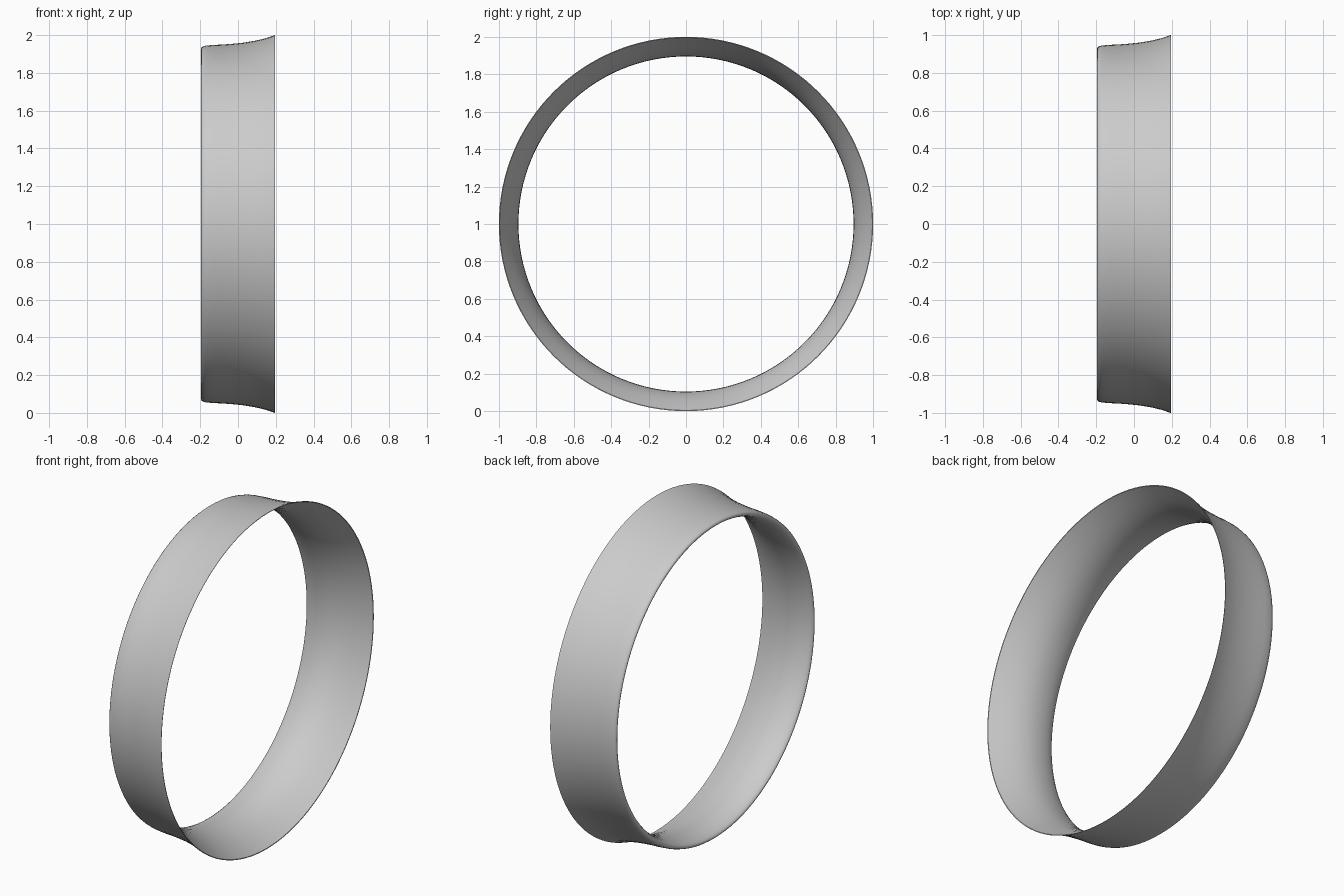
import bpy, bmesh, math
from mathutils import Matrix

if "Cube" in bpy.data.objects:
    bpy.data.objects.remove(bpy.data.objects["Cube"])

# Closed aerofoil section of the duct: (x, radius)
outer = [(-0.195, 0.927), (-0.194, 0.934), (-0.187, 0.940), (-0.17, 0.9445),
         (-0.13, 0.948), (-0.08, 0.950), (-0.03, 0.954), (0.03, 0.960),
         (0.09, 0.970), (0.145, 0.983), (0.195, 1.0)]
inner = [(0.194, 0.996), (0.15, 0.971), (0.10, 0.944), (0.05, 0.921),
         (0.0, 0.905), (-0.04, 0.898), (-0.08, 0.8955), (-0.12, 0.898),
         (-0.155, 0.904), (-0.18, 0.913), (-0.192, 0.921)]
profile = outer + inner
SEGMENTS = 128

# Revolve the section around the x axis at z = 1
bm = bmesh.new()
rings = []
for i in range(SEGMENTS):
    a = 2 * math.pi * i / SEGMENTS
    rings.append([bm.verts.new((x, r * math.sin(a), 1 + r * math.cos(a)))
                  for x, r in profile])
n = len(profile)
for i in range(SEGMENTS):
    p, q = rings[i], rings[(i + 1) % SEGMENTS]
    for j in range(n):
        k = (j + 1) % n
        bm.faces.new((p[j], p[k], q[k], q[j]))
bmesh.ops.recalc_face_normals(bm, faces=bm.faces)

mesh = bpy.data.meshes.new("duct_ring")
bm.to_mesh(mesh)
bm.free()
ring = bpy.data.objects.new("duct_ring", mesh)
bpy.context.collection.objects.link(ring)

# Smooth surface with a sharp trailing edge
bpy.context.view_layer.objects.active = ring
ring.select_set(True)
bpy.ops.object.shade_smooth_by_angle(angle=math.radians(45))
